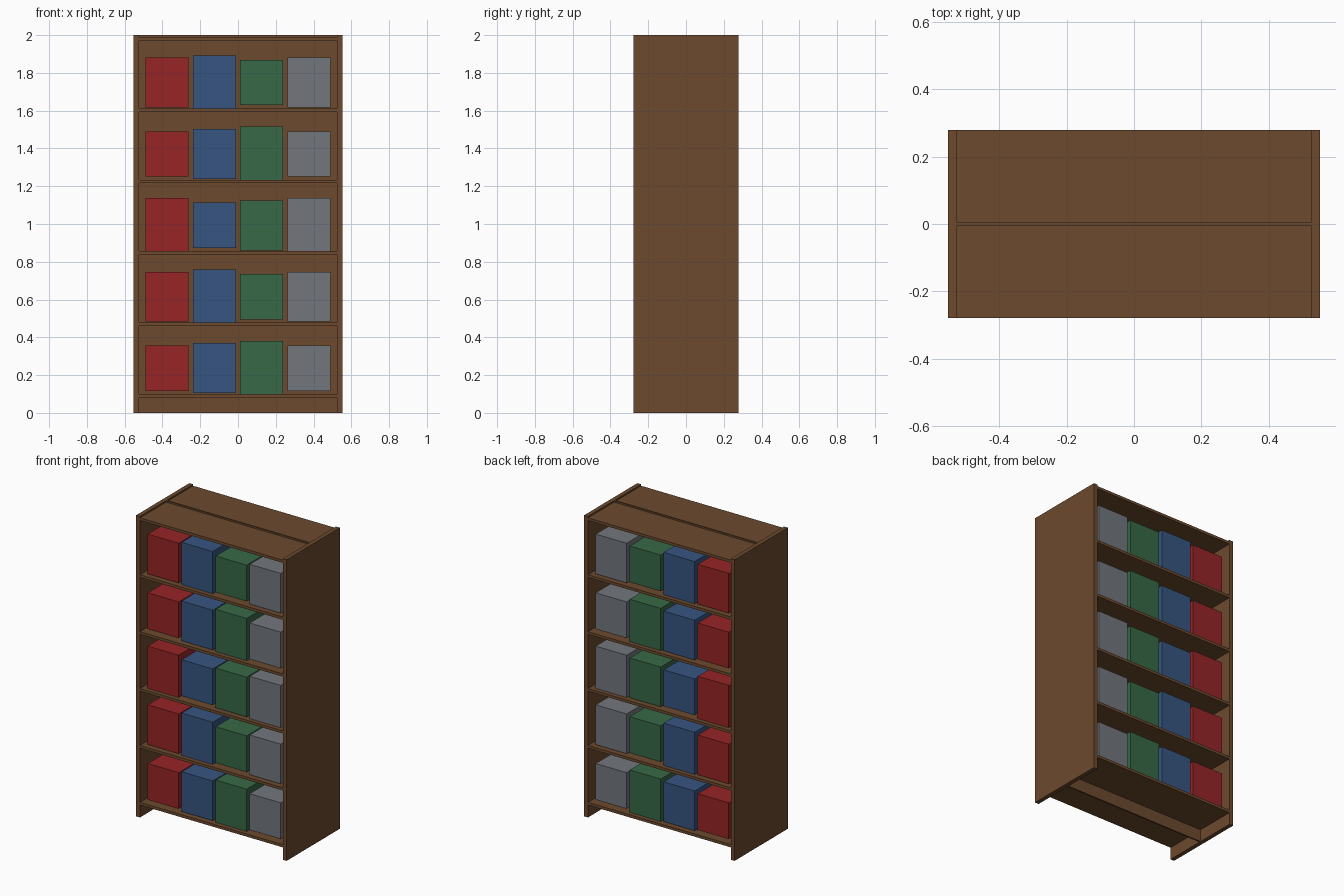
import bpy
import bmesh
from mathutils import Matrix, Vector

cube = bpy.data.objects.get("Cube")
if cube:
    bpy.data.objects.remove(cube, do_unlink=True)


def make_material(name, rgb):
    mat = bpy.data.materials.new(name)
    mat.use_nodes = True
    color = (*rgb, 1.0)
    mat.diffuse_color = color
    bsdf = next(n for n in mat.node_tree.nodes if n.type == "BSDF_PRINCIPLED")
    bsdf.inputs["Base Color"].default_value = color
    return mat


wood = make_material("brown wood", (0.15, 0.068, 0.027))
box_colors = [
    ("red", make_material("red", (0.305, 0.018, 0.019))),
    ("blue", make_material("blue", (0.038, 0.091, 0.216))),
    ("green", make_material("green", (0.038, 0.138, 0.061))),
    ("grey", make_material("grey", (0.168, 0.181, 0.202))),
]


def add_box(name, center, size, mat):
    bm = bmesh.new()
    bmesh.ops.create_cube(bm, size=1.0, matrix=Matrix.Diagonal((*size, 1.0)))
    mesh = bpy.data.meshes.new(name)
    bm.to_mesh(mesh)
    bm.free()
    mesh.materials.append(mat)
    obj = bpy.data.objects.new(name, mesh)
    obj.location = Vector(center)
    bpy.context.collection.objects.link(obj)
    return obj


# Overall proportions
WIDTH, DEPTH, HEIGHT = 1.106, 0.558, 2.0
SIDE = 0.028
SHELF = 0.018
PANEL = 0.01
INNER = WIDTH - 2 * SIDE
FIRST_TOP, SPACING, ROWS = 0.10, 0.378, 5

# Side boards and full-height centre panel
for label, sign in (("left", 1), ("right", -1)):
    add_box(f"{label}_side_board", (sign * (WIDTH - SIDE) / 2, 0, HEIGHT / 2),
            (SIDE, DEPTH, HEIGHT), wood)
add_box("centre_panel", (0, 0, HEIGHT / 2), (INNER, PANEL, HEIGHT), wood)

# Shelves and boxes on the front and back halves
half = (DEPTH - PANEL) / 2
box_heights = (0.24, 0.264, 0.288)
for face, sign in (("front", -1), ("back", 1)):
    shelf_y = sign * (PANEL + half) / 2
    for row in range(ROWS + 1):
        top = FIRST_TOP + row * SPACING
        add_box(f"{face}_shelf_{row + 1}", (0, shelf_y, top - SHELF / 2),
                (INNER, half, SHELF), wood)
        if row == ROWS:
            continue
        for col, (color_name, mat) in enumerate(box_colors):
            add_box(f"{face}_{color_name}_box_{row + 1}",
                    ((col - 1.5) * 0.25, sign * 0.14, top + 0.137),
                    (0.228, 0.22, box_heights[(row + col) % 3]), mat)
